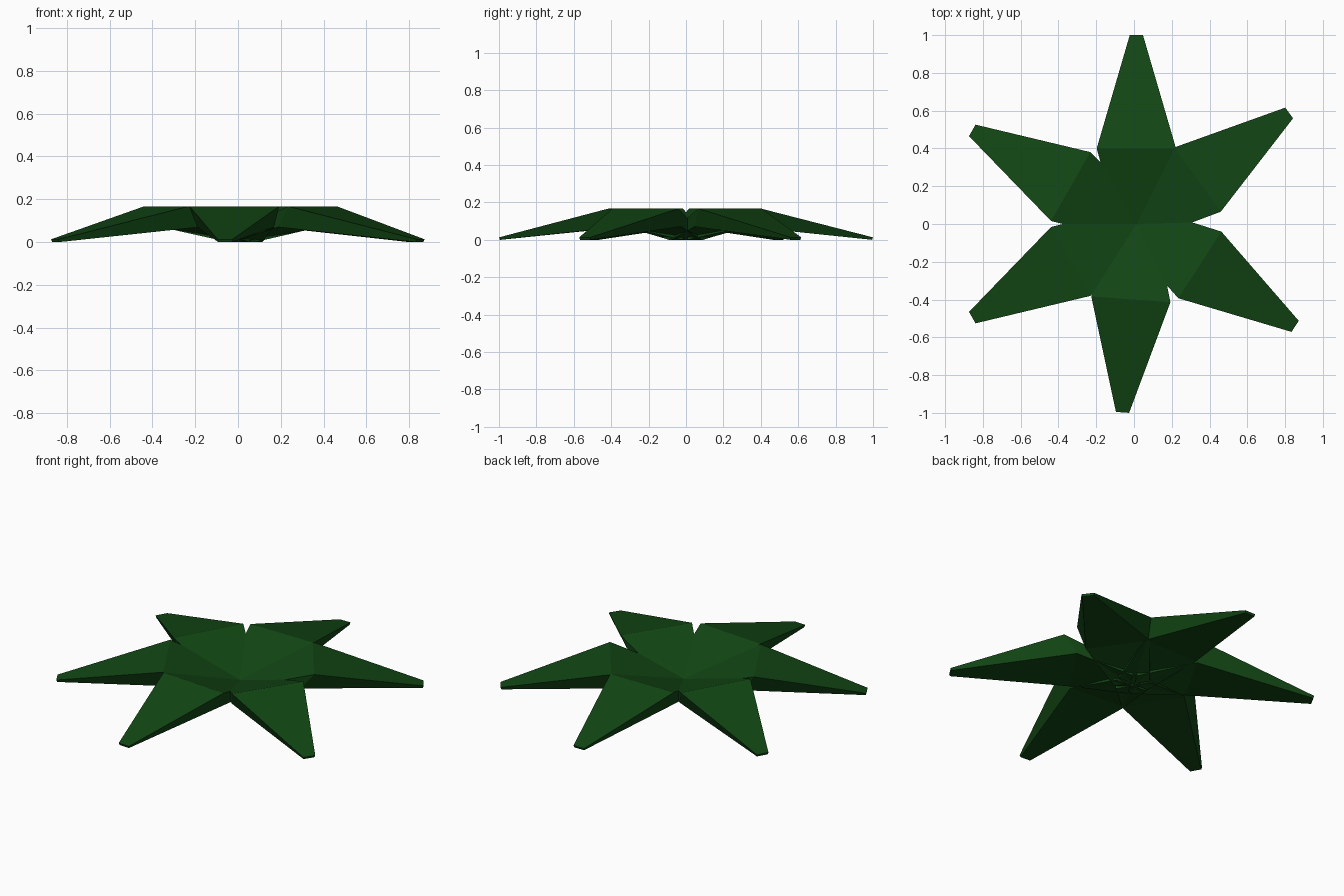
import bpy, bmesh, math
from mathutils import Matrix

if "Cube" in bpy.data.objects:
    bpy.data.objects.remove(bpy.data.objects["Cube"])

green = bpy.data.materials.new("dark leaf green")
green.diffuse_color = (0.006, 0.062, 0.007, 1)
green.use_nodes = True
green.node_tree.nodes["Principled BSDF"].inputs["Base Color"].default_value = green.diffuse_color

# Leaf stations: top (radius, half width, z), bottom (radius, half width, z)
STATIONS = [
    ((0.00, 0.10, 0.04), (0.01, 0.10, 0.0)),     # root at the plant centre
    ((0.40, 0.21, 0.167), (0.325, 0.18, 0.07)),  # raised bend
    ((1.00, 0.035, 0.013), (0.995, 0.032, 0.0)), # blunt tip
]


def make_leaf(name, angle):
    bm = bmesh.new()
    rings = []
    for (rt, wt, zt), (rb, wb, zb) in STATIONS:
        corners = [(rt, wt, zt), (rt, -wt, zt), (rb, -wb, zb), (rb, wb, zb)]
        rings.append([bm.verts.new(c) for c in corners])
    for a, b in zip(rings, rings[1:]):
        for i in range(4):
            j = (i + 1) % 4
            bm.faces.new((a[i], a[j], b[j], b[i]))
    bm.faces.new(rings[0])
    bm.faces.new(rings[-1])
    bmesh.ops.recalc_face_normals(bm, faces=bm.faces)
    place = Matrix.Translation((0.0125, 0, 0)) @ Matrix.Rotation(math.radians(angle), 4, 'Z')
    bmesh.ops.transform(bm, matrix=place, verts=bm.verts)
    mesh = bpy.data.meshes.new(name)
    bm.to_mesh(mesh)
    bm.free()
    mesh.materials.append(green)
    bpy.context.collection.objects.link(bpy.data.objects.new(name, mesh))


# Six leaves, slightly unevenly spread
for n, angle in enumerate((36, 90, 150.3, 209.7, 265.8, 327.2)):
    make_leaf(f"leaf_{n + 1}", angle)
